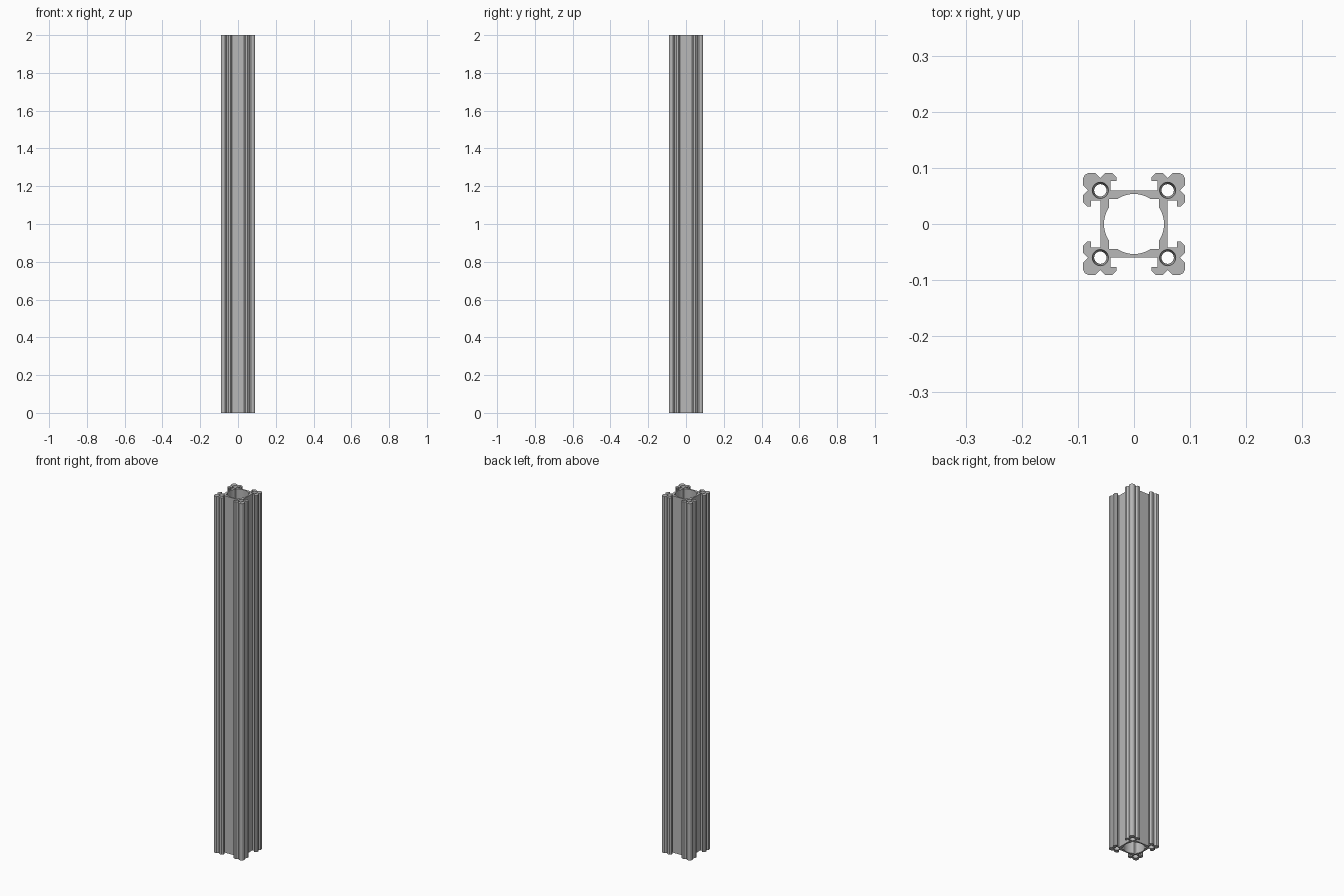
import bpy, bmesh, math
from mathutils import Vector, Matrix

cube = bpy.data.objects.get("Cube")
if cube:
    bpy.data.objects.remove(cube, do_unlink=True)

LENGTH = 2.0
SLOT_FLOOR = 0.06      # distance of the slot floor from the axis
BORE_R = 0.0535        # large round bore
RELIEF = 0.0446        # half side of the square corner reliefs
HOLE_R, HOLE_MOUTH_R, TAPER = 0.011, 0.0145, 0.03

aluminium = bpy.data.materials.new("brushed aluminium grey")
aluminium.use_nodes = True
grey = (0.48, 0.48, 0.48, 1.0)
aluminium.diffuse_color = grey
aluminium.node_tree.nodes["Principled BSDF"].inputs["Base Color"].default_value = grey


def four_times(points):
    """Repeat a run of points around the axis, clockwise."""
    return [Matrix.Rotation(-math.pi / 2 * q, 2) @ Vector(p)
            for q in range(4) for p in points]


def circle(centre, radius, count=24):
    return [Vector((centre[0] + radius * math.cos(2 * math.pi * i / count),
                    centre[1] + radius * math.sin(2 * math.pi * i / count)))
            for i in range(count)]


def loft(bm, sections):
    """Skin (outline, z) sections; return the bottom and top edge loops."""
    rings = [[bm.verts.new((p.x, p.y, z)) for p in outline] for outline, z in sections]
    n = len(rings[0])
    for low, high in zip(rings, rings[1:]):
        for i in range(n):
            j = (i + 1) % n
            bm.faces.new((low[i], low[j], high[j], high[i]))
    return [[bm.edges.get((r[i], r[(i + 1) % n])) for i in range(n)]
            for r in (rings[0], rings[-1])]


# Outer outline: half a corner lobe, mirrored across its diagonal
half_lobe = [(0.042, SLOT_FLOOR), (0.042, 0.077), (0.031, 0.077), (0.031, 0.083),
             (0.039, 0.091), (0.051, 0.091), (0.060, 0.082), (0.069, 0.091),
             (0.081, 0.091)]
lobe = half_lobe + [(0.0875, 0.0875)] + [(y, x) for x, y in reversed(half_lobe)]
outer = four_times(lobe)

# Inner outline: round bore with square corner reliefs
meet = math.acos(RELIEF / BORE_R)
arc = [(BORE_R * math.cos(a), BORE_R * math.sin(a))
       for a in (meet * (1 - i / 6) for i in range(13))]
inner = four_times([(RELIEF, RELIEF)] + arc)

bm = bmesh.new()
loops = [loft(bm, [(outline, 0), (outline, LENGTH)]) for outline in (outer, inner)]

# Screw holes along the corners, widened at both mouths
for sx in (-1, 1):
    for sy in (-1, 1):
        c = (sx * SLOT_FLOOR, sy * SLOT_FLOOR)
        mouth, bore = circle(c, HOLE_MOUTH_R), circle(c, HOLE_R)
        loops.append(loft(bm, [(mouth, 0), (bore, TAPER),
                               (bore, LENGTH - TAPER), (mouth, LENGTH)]))

# End faces
for end, nz in ((0, -1), (1, 1)):
    bmesh.ops.triangle_fill(bm, edges=[e for l in loops for e in l[end]],
                            use_beauty=True, normal=(0, 0, nz))
bmesh.ops.recalc_face_normals(bm, faces=bm.faces)

mesh = bpy.data.meshes.new("slotted_beam")
bm.to_mesh(mesh)
bm.free()
mesh.materials.append(aluminium)
beam = bpy.data.objects.new("slotted_beam", mesh)
bpy.context.collection.objects.link(beam)

bpy.ops.object.select_all(action='DESELECT')
beam.select_set(True)
bpy.context.view_layer.objects.active = beam
bpy.ops.object.shade_smooth_by_angle(angle=math.radians(25))
